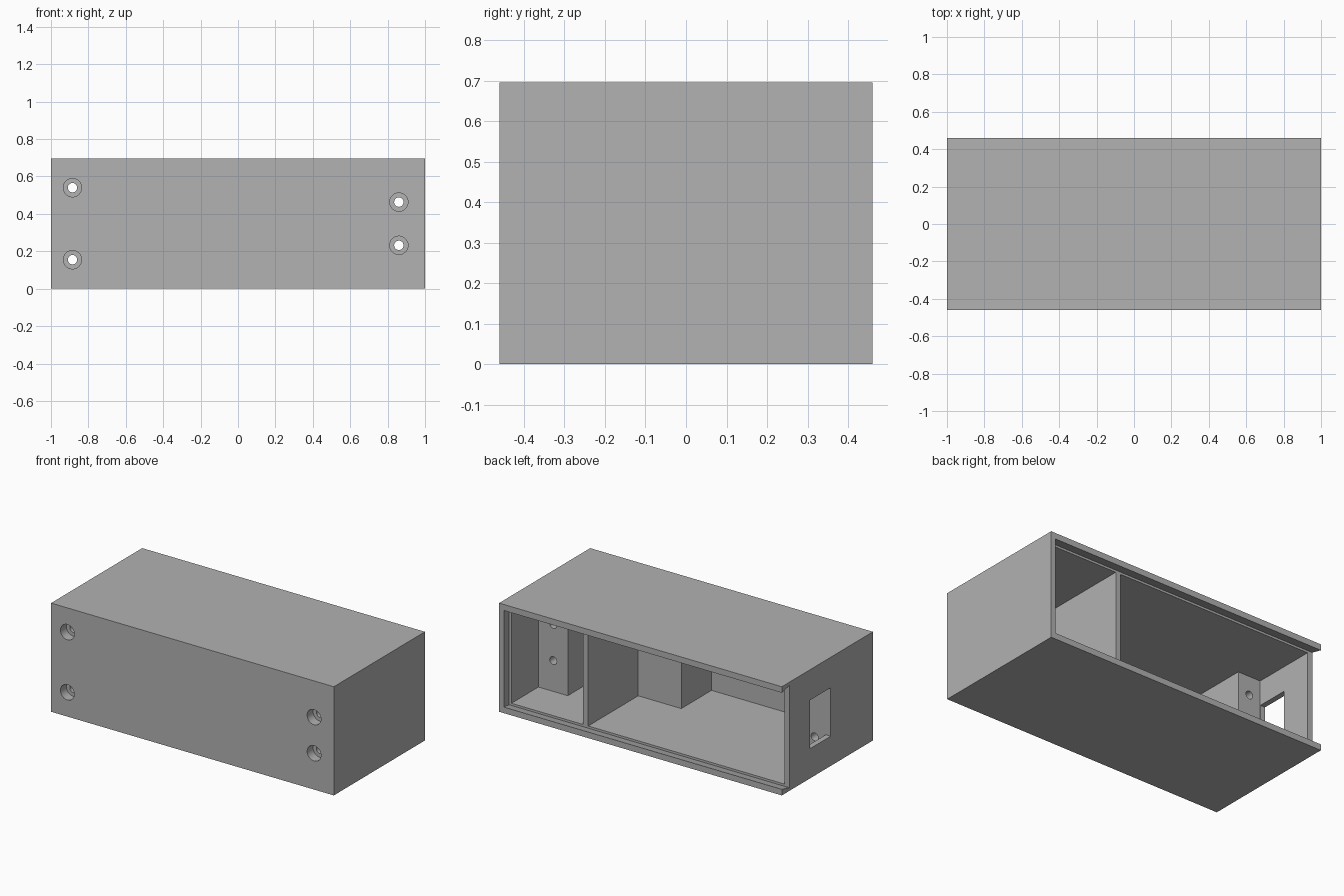
import bpy, bmesh, math
from mathutils import Matrix, Vector

if "Cube" in bpy.data.objects:
    bpy.data.objects.remove(bpy.data.objects["Cube"], do_unlink=True)

grey = bpy.data.materials.new("plain grey")
grey.use_nodes = True
colour = (0.445, 0.445, 0.445, 1)
grey.diffuse_color = colour
grey.node_tree.nodes["Principled BSDF"].inputs["Base Color"].default_value = colour

W, D, H = 1.0, 0.46, 0.695      # half width, half depth, height
T = 0.035                       # wall thickness
IN_X, IN_Y = W - T, -D + T      # inner faces of the side and front walls
LEDGE = 0.385                   # where the sliding lid rests


def add_object(name, bm):
    bmesh.ops.recalc_face_normals(bm, faces=bm.faces[:])
    mesh = bpy.data.meshes.new(name)
    bm.to_mesh(mesh)
    bm.free()
    mesh.materials.append(grey)
    obj = bpy.data.objects.new(name, mesh)
    bpy.context.collection.objects.link(obj)
    return obj


def box(name, x0, x1, y0, y1, z0, z1):
    bm = bmesh.new()
    bmesh.ops.create_cube(bm, size=1)
    for v in bm.verts:
        v.co = Vector((x1 if v.co.x > 0 else x0,
                       y1 if v.co.y > 0 else y0,
                       z1 if v.co.z > 0 else z0))
    return add_object(name, bm)


def prism(name, plan, z0, z1):
    bm = bmesh.new()
    face = bm.faces.new([bm.verts.new((x, y, z0)) for x, y in plan])
    top = bmesh.ops.extrude_face_region(bm, geom=[face])["geom"]
    bmesh.ops.translate(bm, vec=(0, 0, z1 - z0),
                        verts=[g for g in top if isinstance(g, bmesh.types.BMVert)])
    return add_object(name, bm)


def bore(name, x, z, radius, y0, y1):
    bm = bmesh.new()
    bmesh.ops.create_cone(bm, cap_ends=True, segments=32, radius1=radius,
                          radius2=radius, depth=y1 - y0)
    bmesh.ops.transform(bm, verts=bm.verts[:],
                        matrix=Matrix.Translation((x, (y0 + y1) / 2, z))
                        @ Matrix.Rotation(math.pi / 2, 4, 'X'))
    return add_object(name, bm)


def cut(target, cutter):
    cutter.hide_render = True
    mod = target.modifiers.new("cut", 'BOOLEAN')
    mod.operation, mod.solver, mod.object = 'DIFFERENCE', 'EXACT', cutter
    bpy.ops.object.select_all(action='DESELECT')
    bpy.context.view_layer.objects.active = target
    target.select_set(True)
    bpy.ops.object.modifier_apply(modifier=mod.name)
    bpy.data.objects.remove(cutter, do_unlink=True)


casing = box("casing", -W, W, -D, D, 0, H)

# Small compartment, leaving the divider and a screw block in the front corner
back = LEDGE + 0.02
small_plan = [(0.458, IN_Y), (0.757, IN_Y), (0.757, 0.113),
              (IN_X, 0.113), (IN_X, back), (0.458, back)]
cut(casing, prism("small_compartment", small_plan, T, H - T))

# Large compartment, leaving a pillar by the divider and a screw block
large_plan = [(-IN_X, back), (-IN_X, -0.035), (-0.803, -0.035), (-0.803, IN_Y),
              (0.117, IN_Y), (0.117, -0.12), (0.422, -0.12), (0.422, back)]
cut(casing, prism("large_compartment", large_plan, T, H - T))

# Undercut slot for the sliding lid, open at one end
slot = box("lid_slot", -W - 0.1, IN_X, LEDGE, D + 0.01, 0.041, H - 0.041)
for v in slot.data.vertices:
    if v.co.y < D:
        v.co.z += 0.02 if v.co.z > H / 2 else -0.02
        if v.co.x > 0:
            v.co.x += 0.018
cut(casing, slot)

# Side window
cut(casing, box("side_window", -W - 0.1, -IN_X + 0.02, -0.035 + 0.001, 0.177, 0.19, 0.5))

# Counterbored screw holes
for x, z in [(-0.885, 0.155), (-0.885, 0.54), (0.86, 0.232), (0.86, 0.463)]:
    cut(casing, bore("screw_hole", x, z, 0.025, -D - 0.1, 0.2))
    cut(casing, bore("counterbore", x, z, 0.049, -D - 0.1, -D + 0.06))

bpy.ops.object.shade_smooth_by_angle(angle=math.radians(30))
